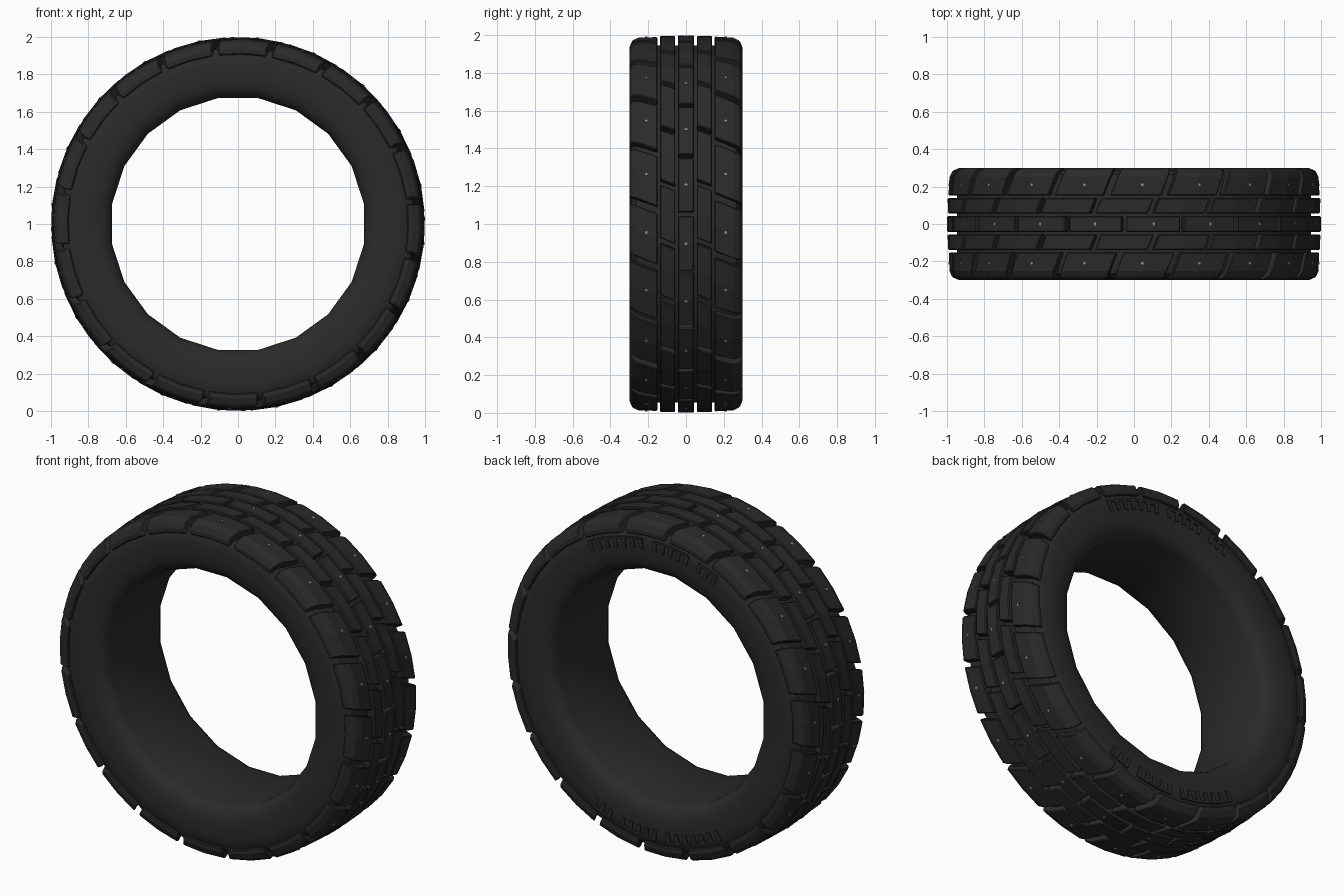
import bpy, bmesh, math

old = bpy.data.objects.get("Cube")
if old:
    bpy.data.objects.remove(old, do_unlink=True)

SIDES = 20
STEP = math.tau / SIDES
CENTRE_Z = 1.0
LEAN = -0.4            # how far the tread blocks slant across the width


def make_material(name, value):
    mat = bpy.data.materials.new(name)
    mat.use_nodes = True
    color = (value, value, value, 1)
    mat.diffuse_color = color
    bsdf = mat.node_tree.nodes["Principled BSDF"]
    bsdf.inputs["Base Color"].default_value = color
    bsdf.inputs["Roughness"].default_value = 0.8
    return mat


rubber = make_material("black rubber", 0.023)
metal = make_material("grey metal", 0.3)


def polar(r, angle, y):
    return (r * math.cos(angle), y, CENTRE_Z + r * math.sin(angle))


def finish(bm, name, mat, bevel=0, smooth=False):
    bmesh.ops.recalc_face_normals(bm, faces=bm.faces)
    mesh = bpy.data.meshes.new(name)
    bm.to_mesh(mesh)
    bm.free()
    mesh.materials.append(mat)
    obj = bpy.data.objects.new(name, mesh)
    bpy.context.collection.objects.link(obj)
    if bevel:
        mod = obj.modifiers.new("worn edges", "BEVEL")
        mod.width = bevel
        mod.segments = 1
        mod.limit_method = "ANGLE"
        mod.angle_limit = math.radians(40)
    if smooth:
        bpy.ops.object.select_all(action="DESELECT")
        obj.select_set(True)
        bpy.context.view_layer.objects.active = obj
        bpy.ops.object.shade_smooth_by_angle(angle=math.radians(35))
    return obj


def sweep(bm, section, angles, lean=0, closed=False):
    """Sweep a closed (y, radius) section around the wheel axis."""
    mid = sum(y for y, r in section) / len(section)
    rings = [[bm.verts.new(polar(r, a + lean * (y - mid), y)) for y, r in section]
             for a in angles]
    n = len(section)
    pairs = list(zip(rings, rings[1:]))
    if closed:
        pairs.append((rings[-1], rings[0]))
    for one, two in pairs:
        for i in range(n):
            j = (i + 1) % n
            bm.faces.new((one[i], one[j], two[j], two[i]))
    if not closed:
        bm.faces.new(rings[0])
        bm.faces.new(rings[-1][::-1])


def mirrored(section):
    return [(-y, r) for y, r in section]


# Tyre carcass: barrel, rounded sidewalls and crown
half = [(0.225, 0.682), (0.262, 0.70), (0.283, 0.735), (0.293, 0.79),
        (0.293, 0.86), (0.288, 0.915), (0.265, 0.945), (0.20, 0.958)]
bm = bmesh.new()
sweep(bm, half + mirrored(half)[::-1],
      [(k + 0.5) * STEP for k in range(SIDES)], closed=True)
finish(bm, "tyre_carcass", rubber, smooth=True)


# Tread rows: staggered blocks, slanted except on the centre line
def tread_row(name, section, offset, fill, lean):
    bm = bmesh.new()
    for k in range(SIDES):
        middle = math.radians(offset) + k * STEP
        angles = [middle + t * STEP * fill / 2 for t in (-1, 0, 1)]
        sweep(bm, section, angles, lean)
    finish(bm, name, rubber, bevel=0.005)


def box_section(y0, y1, top):
    return [(y0, 0.935), (y0, top), (y1, top), (y1, 0.935)]


shoulder = [(0.152, 0.935), (0.152, 0.992), (0.25, 0.988), (0.284, 0.972),
            (0.30, 0.935), (0.299, 0.908), (0.27, 0.905)]
middle_rib = box_section(0.057, 0.138, 0.997)

tread_row("centre_tread", box_section(-0.042, 0.042, 1.0), 12, 0.93, 0)
for side, flip in (("back", lambda s: s), ("front", mirrored)):
    tread_row(side + "_middle_tread", flip(middle_rib), 3, 0.91, LEAN)
    tread_row(side + "_shoulder_tread", flip(shoulder), 15.4, 0.88, LEAN)


# Metal studs on the centre and shoulder rows
def stud_row(name, y, offset, radius):
    bm = bmesh.new()
    for k in range(SIDES):
        a = math.radians(offset) + k * STEP
        size = 0.008
        da = size / radius
        low, high = [], []
        for s in range(6):
            t = s * math.tau / 6
            at = a + da * math.cos(t)
            yt = y + size * math.sin(t)
            low.append(bm.verts.new(polar(radius - 0.012, at, yt)))
            high.append(bm.verts.new(polar(radius + 0.003, at, yt)))
        bm.faces.new(high)
        for s in range(6):
            n = (s + 1) % 6
            bm.faces.new((low[s], low[n], high[n], high[s]))
    finish(bm, name, metal)


stud_row("centre_studs", 0, 12, 1.0)
stud_row("back_shoulder_studs", 0.21, 15.4, 0.99)
stud_row("front_shoulder_studs", -0.21, 15.4, 0.99)

# Raised grip ribs on the back sidewall, repeated half a turn round
bm = bmesh.new()
bar = [(0.285, 0.825), (0.299, 0.825), (0.299, 0.885), (0.285, 0.885)]
rail = [(0.285, 0.875), (0.299, 0.875), (0.299, 0.888), (0.283, 0.888)]
for turn in (0, math.pi):
    for start, end, count in ((61, 84, 7), (90, 104, 5), (110, 117, 3)):
        first, last = math.radians(start) + turn, math.radians(end) + turn
        for i in range(count):
            a = first + (last - first) * i / (count - 1)
            sweep(bm, bar, [a - 0.014, a + 0.014])
        sweep(bm, rail, [first + (last - first) * i / 4 for i in range(5)])
finish(bm, "sidewall_ribs", rubber)
